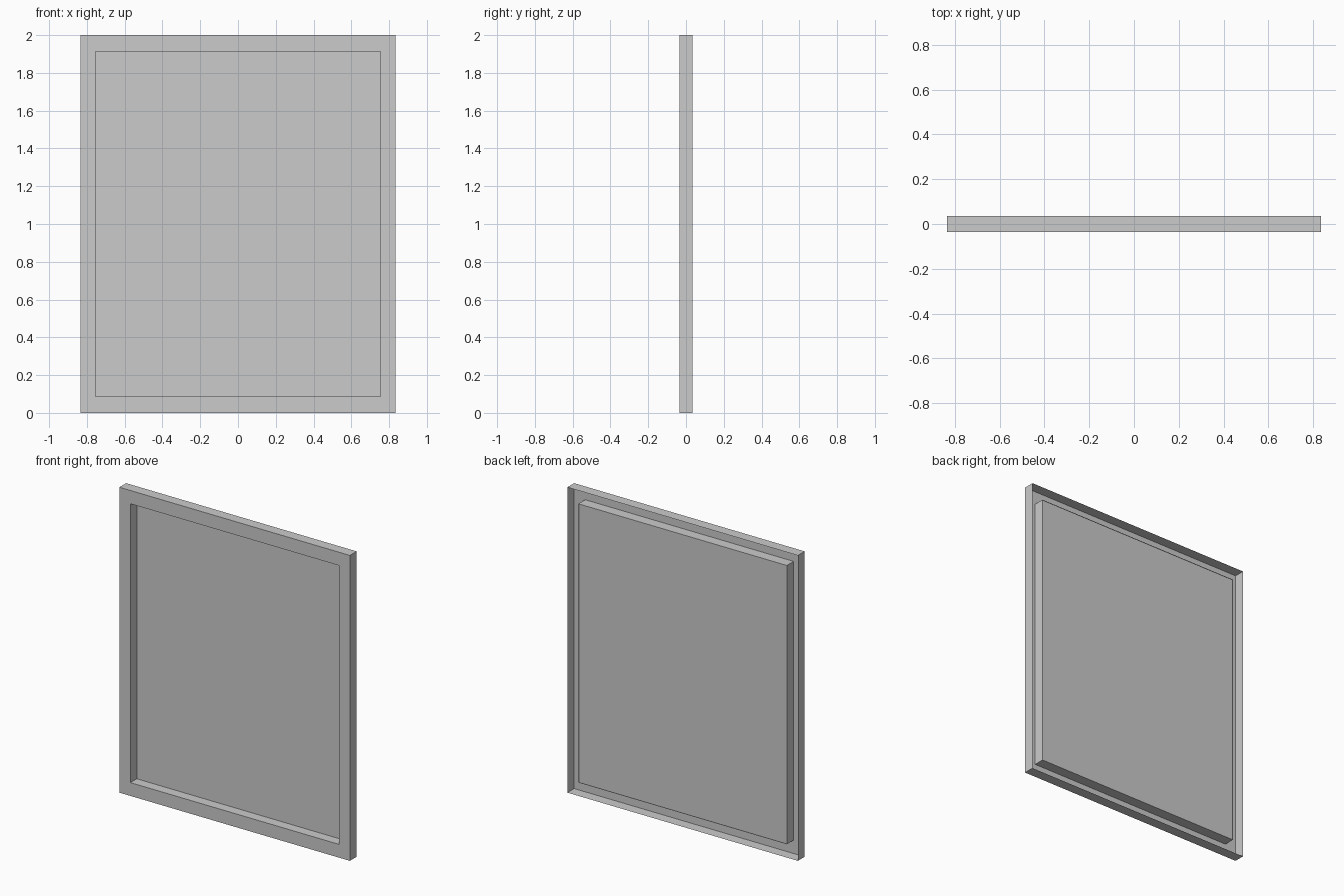
import bpy, bmesh

if "Cube" in bpy.data.objects:
    bpy.data.objects.remove(bpy.data.objects["Cube"])

W, H, D = 0.835, 2.0, 0.035      # half width, height, half depth
BORDER = 0.08                    # width of the front border


def ring(bm, inset, y, zpad):
    x = W - inset
    return [bm.verts.new(p) for p in
            ((-x, y, zpad), (x, y, zpad), (x, y, H - zpad), (-x, y, H - zpad))]


def finish(bm, name):
    mesh = bpy.data.meshes.new(name)
    bm.to_mesh(mesh)
    bm.free()
    obj = bpy.data.objects.new(name, mesh)
    bpy.context.collection.objects.link(obj)
    return obj


# Frame: thin folded sheet, outer rim -> front border -> inner rim, open at the back
bm = bmesh.new()
rings = [ring(bm, 0, D, 0), ring(bm, 0, -D, 0),
         ring(bm, BORDER, -D, 0.087), ring(bm, BORDER, D, 0.087)]
for a, b in zip(rings, rings[1:]):
    for i in range(4):
        j = (i + 1) % 4
        bm.faces.new((a[i], b[i], b[j], a[j]))
finish(bm, "frame")

# Panel: flat sheet closing the opening, just inside the back edge
bm = bmesh.new()
bm.faces.new(ring(bm, BORDER, D - 0.004, 0.087))
finish(bm, "back_panel")
